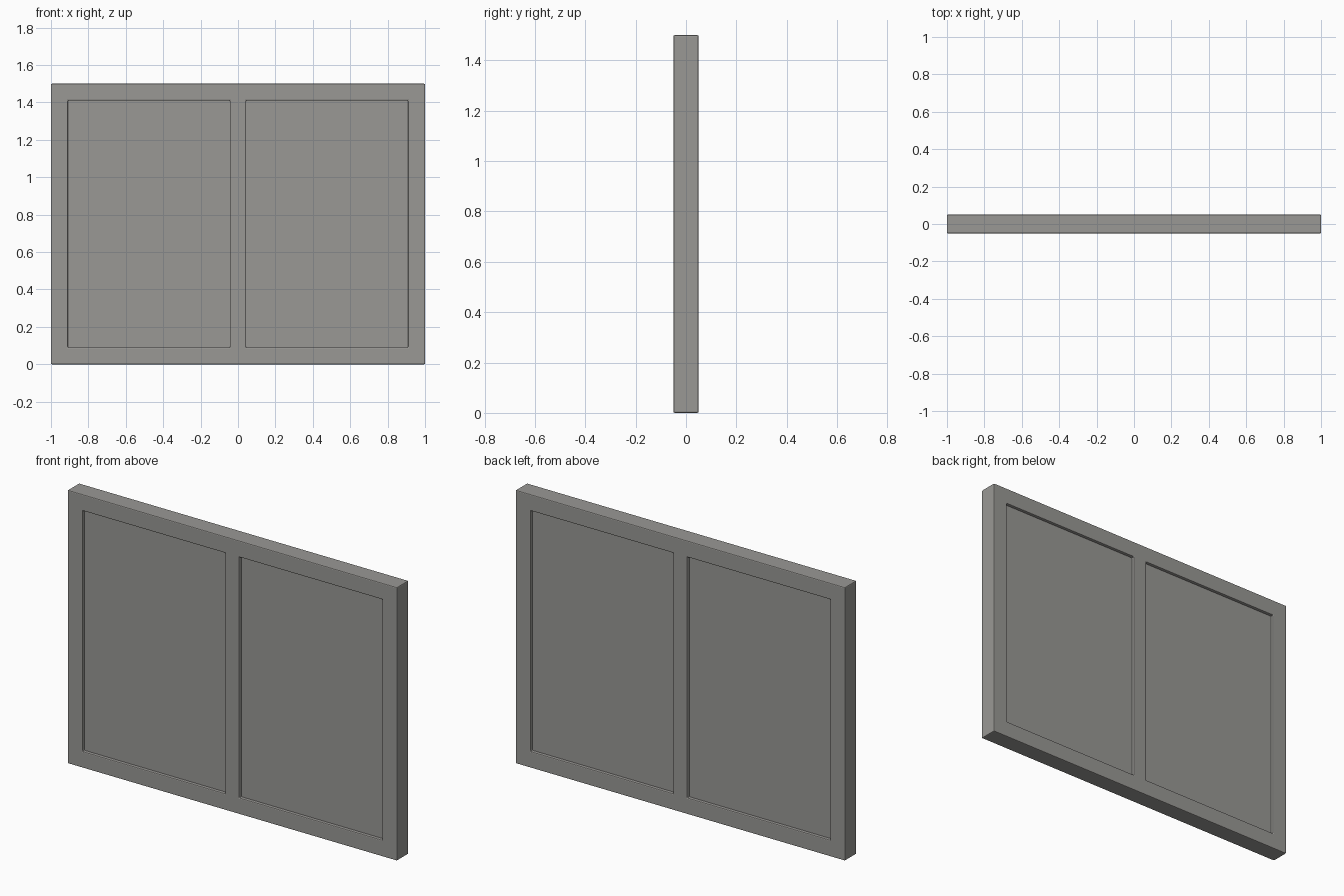
import bpy, bmesh

if "Cube" in bpy.data.objects:
    bpy.data.objects.remove(bpy.data.objects["Cube"])

XS = [-1.0, -0.91, -0.043, 0.043, 0.91, 1.0]
ZS = [0.0, 0.09, 1.41, 1.5]
HALF, PANE_HALF = 0.05, 0.033

# Dark warm grey for the whole piece
grey = bpy.data.materials.new("dark_grey")
grey.diffuse_color = (0.32, 0.315, 0.3, 1)
grey.use_nodes = True
grey.node_tree.nodes["Principled BSDF"].inputs["Base Color"].default_value = grey.diffuse_color


def bevel(obj, width):
    m = obj.modifiers.new("edge_bevel", "BEVEL")
    m.width = width
    m.segments = 2
    m.limit_method = "ANGLE"


# Frame: flat layout of bars with two openings, extruded to thickness
bm = bmesh.new()
grid = [[bm.verts.new((x, -HALF, z)) for z in ZS] for x in XS]
for i in range(len(XS) - 1):
    for j in range(len(ZS) - 1):
        if j == 1 and i in (1, 3):
            continue
        bm.faces.new((grid[i][j], grid[i + 1][j], grid[i + 1][j + 1], grid[i][j + 1]))
ext = bmesh.ops.extrude_face_region(bm, geom=bm.faces[:], use_keep_orig=True)
for v in ext["geom"]:
    if isinstance(v, bmesh.types.BMVert):
        v.co.y = HALF
bmesh.ops.recalc_face_normals(bm, faces=bm.faces[:])
mesh = bpy.data.meshes.new("frame")
bm.to_mesh(mesh)
bm.free()
frame = bpy.data.objects.new("frame", mesh)
bpy.context.collection.objects.link(frame)
mesh.materials.append(grey)
bevel(frame, 0.005)

# Recessed panels, tucked slightly into the frame
for name, x0, x1 in (("left_panel", XS[1], XS[2]), ("right_panel", XS[3], XS[4])):
    bpy.ops.mesh.primitive_cube_add(size=1, location=((x0 + x1) / 2, 0, 0.75))
    panel = bpy.context.object
    panel.name = name
    panel.scale = (x1 - x0 + 0.02, 2 * PANE_HALF, ZS[2] - ZS[1] + 0.02)
    panel.data.materials.append(grey)
